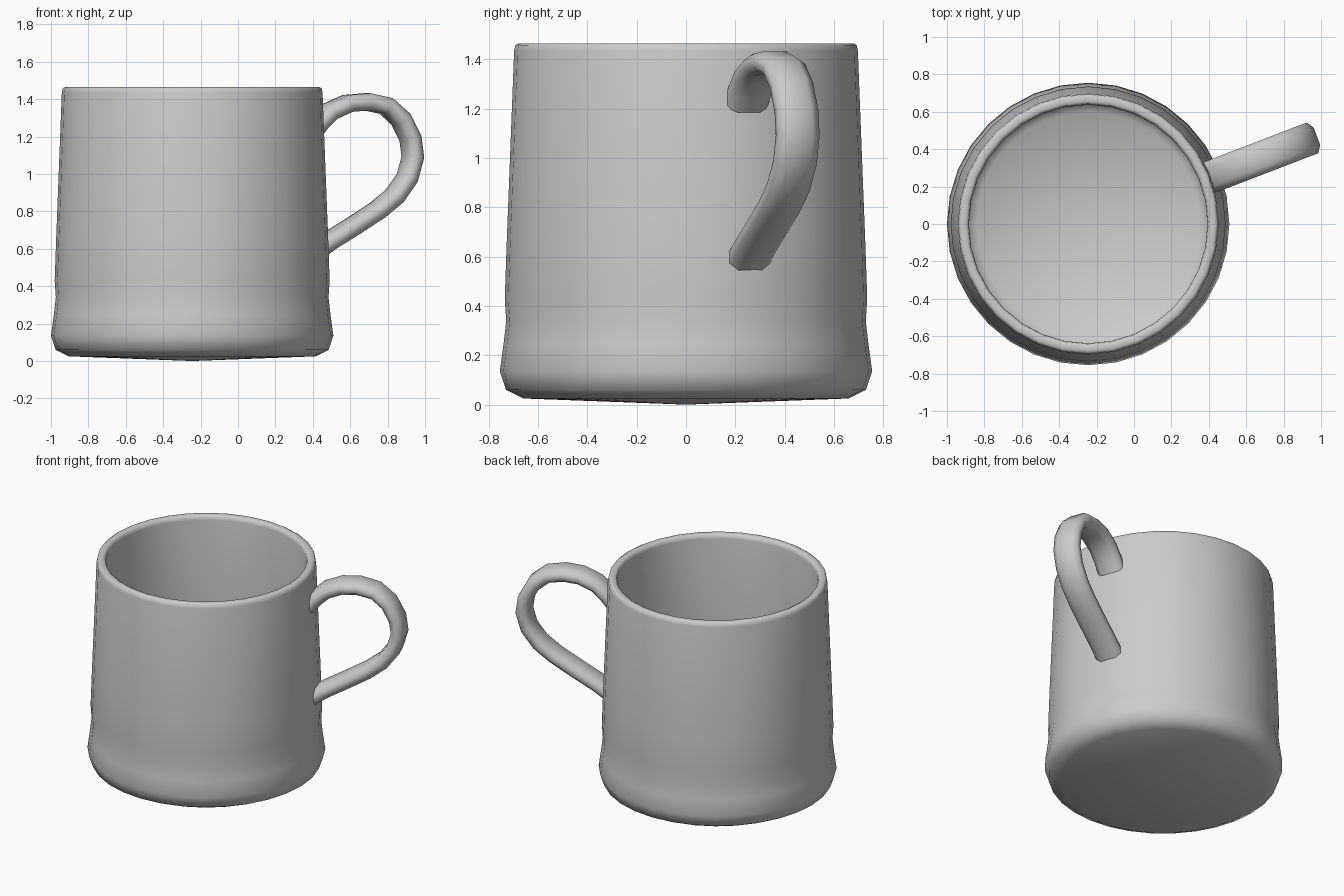
import bpy, math
from mathutils import Vector

if "Cube" in bpy.data.objects:
    bpy.data.objects.remove(bpy.data.objects["Cube"])

CENTRE = Vector((-0.245, 0, 0))
SIDES = 32


def make_object(name, verts, faces, angle):
    mesh = bpy.data.meshes.new(name)
    mesh.from_pydata(verts, [], faces)
    mesh.update()
    obj = bpy.data.objects.new(name, mesh)
    bpy.context.collection.objects.link(obj)
    bpy.ops.object.select_all(action='DESELECT')
    obj.select_set(True)
    bpy.context.view_layer.objects.active = obj
    bpy.ops.object.mode_set(mode='EDIT')
    bpy.ops.mesh.select_all(action='SELECT')
    bpy.ops.mesh.normals_make_consistent(inside=False)
    bpy.ops.object.mode_set(mode='OBJECT')
    bpy.ops.object.shade_smooth_by_angle(angle=math.radians(angle))
    return obj


def bridge(rings, n):
    return [(r * n + i, r * n + (i + 1) % n, (r + 1) * n + (i + 1) % n, (r + 1) * n + i)
            for r in range(rings - 1) for i in range(n)]


# Cup: lathe profile (radius, z) from the underside, over the rim, to the inner floor
profile = [(0.66, 0.025), (0.73, 0.06), (0.755, 0.135), (0.74, 0.245), (0.729, 0.34),
           (0.735, 0.43), (0.727, 0.66), (0.697, 1.435), (0.692, 1.458), (0.68, 1.465),
           (0.655, 1.465), (0.643, 1.458), (0.638, 1.435), (0.668, 0.66), (0.675, 0.34),
           (0.66, 0.15), (0.60, 0.10)]
verts = [CENTRE + Vector((r * math.cos(a), r * math.sin(a), z))
         for r, z in profile for a in [math.tau * i / SIDES for i in range(SIDES)]]
faces = bridge(len(profile), SIDES)
last = (len(profile) - 1) * SIDES
verts += [CENTRE, CENTRE + Vector((0, 0, 0.10))]
for i in range(SIDES):
    j = (i + 1) % SIDES
    faces += [(j, i, len(verts) - 2), (last + i, last + j, len(verts) - 1)]
make_object("cup", verts, faces, 60)

# Handle: chamfered strap swept along a loop, in the vertical plane turned 21 degrees
turn = math.radians(21)
out = Vector((math.cos(turn), math.sin(turn), 0))
side = Vector((-math.sin(turn), math.cos(turn), 0))
up = Vector((0, 0, 1))
path = [(0.675, 1.215), (0.725, 1.275), (0.79, 1.335), (0.89, 1.377), (1.00, 1.386),
        (1.11, 1.364), (1.195, 1.293), (1.25, 1.19), (1.264, 1.09), (1.232, 0.98),
        (1.16, 0.883), (1.06, 0.805), (0.92, 0.72), (0.78, 0.638), (0.675, 0.565)]
section = [(-0.0875, -0.02), (-0.05, -0.046), (0.05, -0.046), (0.0875, -0.02),
           (0.0875, 0.02), (0.05, 0.046), (-0.05, 0.046), (-0.0875, 0.02)]
points = [Vector(p) for p in path]
verts = []
for k, p in enumerate(points):
    t = (points[min(k + 1, len(points) - 1)] - points[max(k - 1, 0)]).normalized()
    normal = out * -t.y + up * t.x
    base = CENTRE + out * p.x + up * p.y
    verts += [base + side * s + normal * h for s, h in section]
n = len(section)
faces = bridge(len(points), n)
faces += [tuple(range(n)), tuple(range(len(verts) - n, len(verts)))]
make_object("handle", verts, faces, 60)
